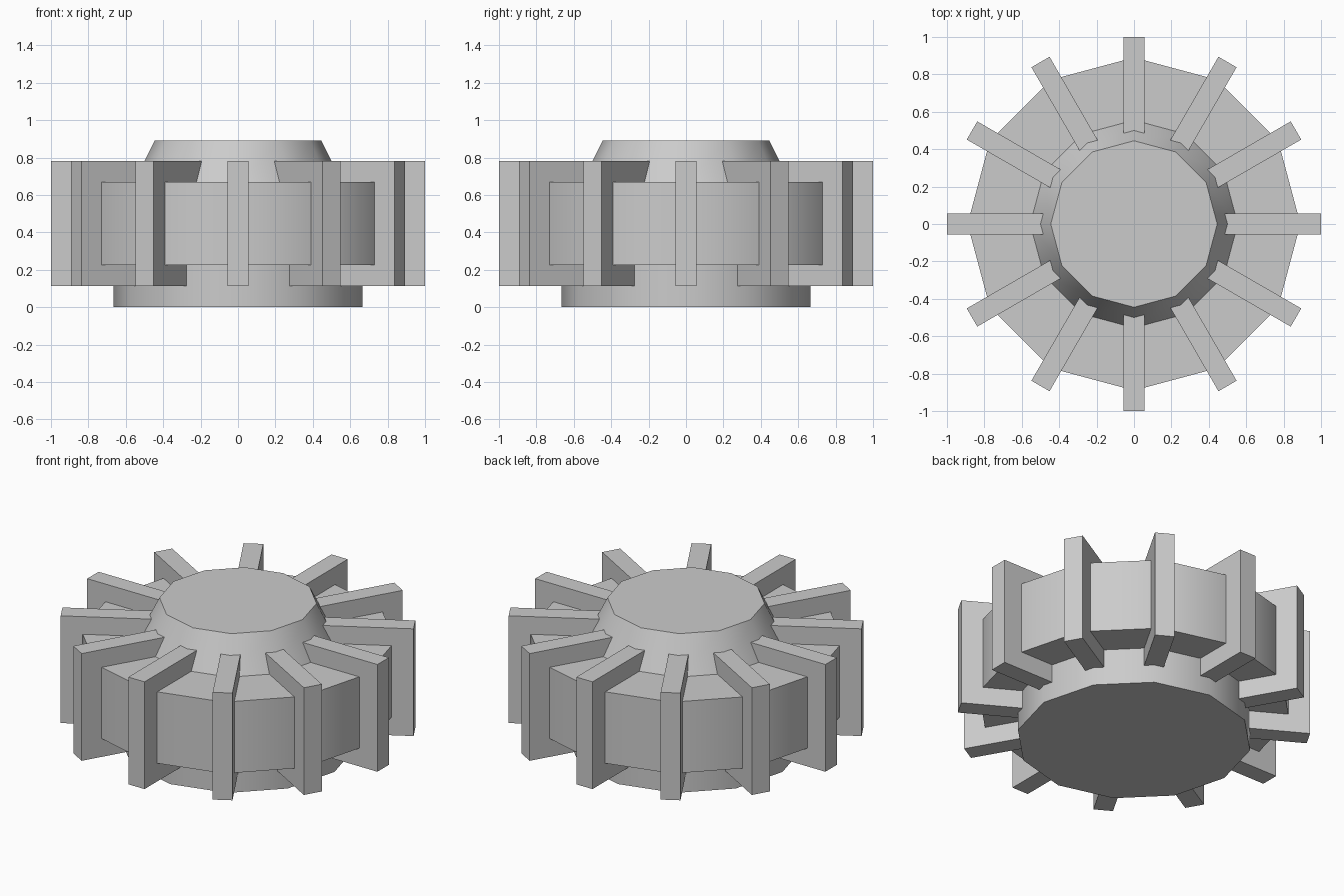
import bpy, bmesh
from math import sin, cos, pi, radians
from mathutils import Matrix

if "Cube" in bpy.data.objects:
    bpy.data.objects.remove(bpy.data.objects["Cube"])

N = 12


def finish(bm, name):
    bmesh.ops.recalc_face_normals(bm, faces=bm.faces)
    me = bpy.data.meshes.new(name)
    bm.to_mesh(me)
    bm.free()
    ob = bpy.data.objects.new(name, me)
    bpy.context.collection.objects.link(ob)
    return ob


# Turned body: foot cylinder, wide ring, tapered cap (radius, z)
profile = [(0.665, 0), (0.665, 0.225), (0.89, 0.225),
           (0.89, 0.67), (0.555, 0.67), (0.445, 0.89)]
bm = bmesh.new()
rings = [[bm.verts.new((r * cos(2 * pi * i / N), r * sin(2 * pi * i / N), z))
          for i in range(N)] for r, z in profile]
for a, b in zip(rings, rings[1:]):
    for i in range(N):
        j = (i + 1) % N
        bm.faces.new((a[i], a[j], b[j], b[i]))
bm.faces.new(rings[0][::-1])
bm.faces.new(rings[-1])
body = finish(bm, "hub_body")
bpy.context.view_layer.objects.active = body
body.select_set(True)
bpy.ops.object.shade_smooth_by_angle(angle=radians(40))
body.select_set(False)

# Radial fins
r0, r1, z0, z1, width = 0.42, 1.0, 0.112, 0.78, 0.112
for k in range(N):
    bm = bmesh.new()
    m = (Matrix.Rotation(2 * pi * k / N, 4, 'Z')
         @ Matrix.Translation(((r0 + r1) / 2, 0, (z0 + z1) / 2))
         @ Matrix.Diagonal((r1 - r0, width, z1 - z0, 1)))
    bmesh.ops.create_cube(bm, size=1, matrix=m)
    finish(bm, f"radial_fin_{k + 1}")
